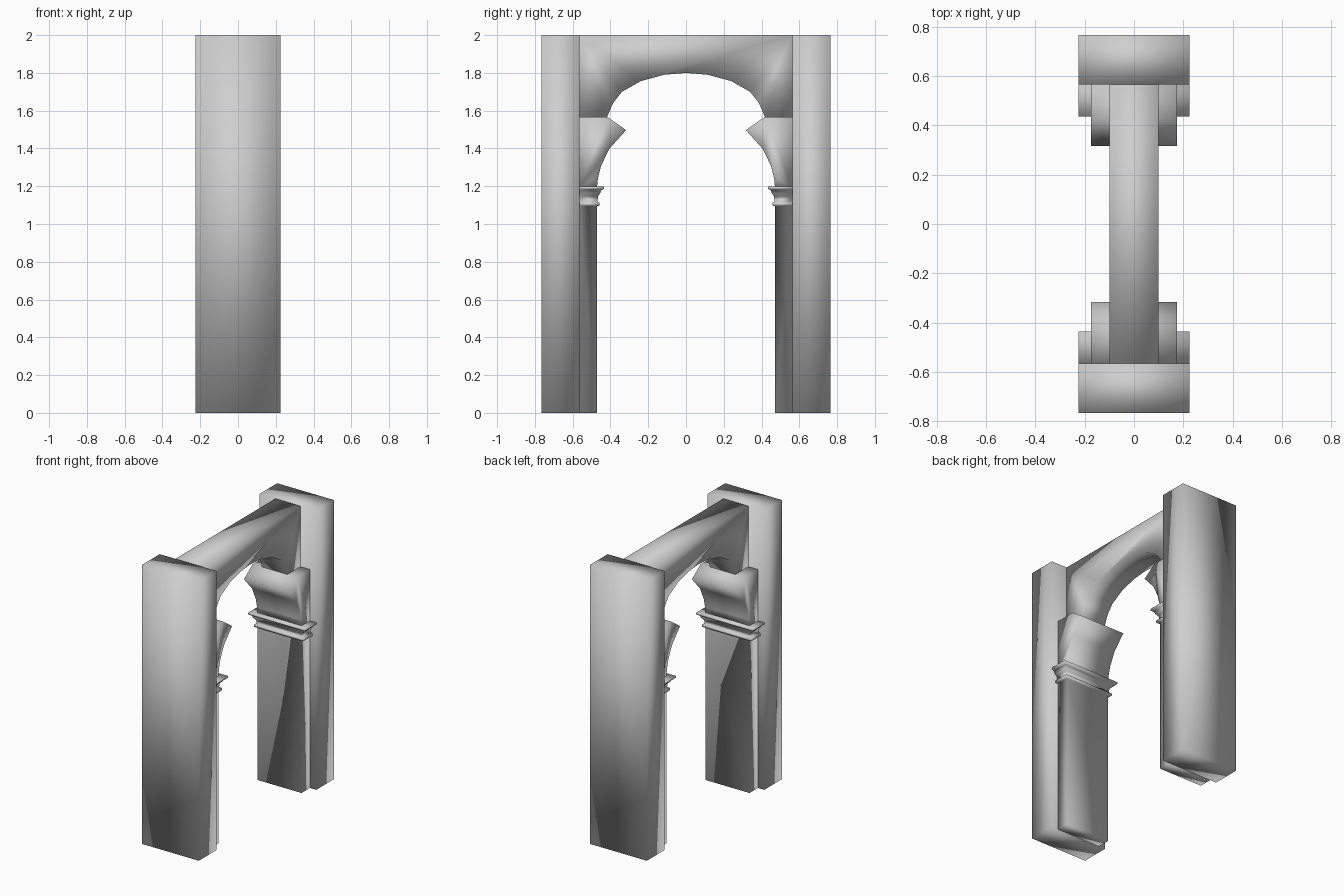
import bpy
import bmesh

cube = bpy.data.objects.get("Cube")
if cube:
    bpy.data.objects.remove(cube, do_unlink=True)

stone = bpy.data.materials.new("grey stone")
stone.use_nodes = True
GREY = (0.62, 0.62, 0.62, 1)
stone.diffuse_color = GREY
stone.node_tree.nodes["Principled BSDF"].inputs["Base Color"].default_value = GREY

WALL = 0.565  # inner face of each pillar


def loft(name, rings):
    """Skin a stack of matching closed rings, cap both ends, shade softly."""
    bm = bmesh.new()
    rows = [[bm.verts.new(p) for p in ring] for ring in rings]
    n = len(rows[0])
    for a, b in zip(rows, rows[1:]):
        for i in range(n):
            j = (i + 1) % n
            bm.faces.new((a[i], a[j], b[j], b[i]))
    bm.faces.new(rows[0])
    bm.faces.new(rows[-1])
    bmesh.ops.recalc_face_normals(bm, faces=bm.faces)
    for f in bm.faces:
        f.smooth = True
    mesh = bpy.data.meshes.new(name)
    bm.to_mesh(mesh)
    bm.free()
    mesh.materials.append(stone)
    obj = bpy.data.objects.new(name, mesh)
    bpy.context.collection.objects.link(obj)


def rect(half_x, y0, y1, z):
    return [(-half_x, y0, z), (half_x, y0, z), (half_x, y1, z), (-half_x, y1, z)]


def extrude_x(name, profile, half_x):
    loft(name, [[(x, y, z) for y, z in profile] for x in (-half_x, half_x)])


# Lintel with the arch cut into its underside
half_arch = [(0.418, 1.566), (0.386, 1.64), (0.339, 1.70), (0.238, 1.757), (0.116, 1.79)]
arch = half_arch + [(0, 1.8)] + [(-y, z) for y, z in reversed(half_arch)]
extrude_x("arched_lintel",
          [(WALL, 2), (WALL, 1.566)] + arch + [(-WALL, 1.566), (-WALL, 2)], 0.1)

# Pier and capital moulding: half width, inner y, height
pier_rows = [(0.175, 0.47, 0), (0.175, 0.47, 1.095), (0.195, 0.458, 1.097),
             (0.195, 0.458, 1.112), (0.178, 0.468, 1.12), (0.182, 0.466, 1.145),
             (0.2, 0.454, 1.163), (0.205, 0.449, 1.178), (0.225, 0.435, 1.186),
             (0.225, 0.435, 1.198)]

# Pointed corbel under each end of the arch
corbel = [(WALL, 1.566), (0.415, 1.566), (0.317, 1.497), (0.407, 1.397),
          (0.45, 1.307), (0.466, 1.243), (0.471, 1.196), (WALL, 1.196)]

for side, s in (("front", -1), ("back", 1)):
    loft(side + "_pillar", [rect(0.225, s * WALL, s * 0.765, z) for z in (0, 2)])
    loft(side + "_pier", [rect(w, s * y, s * WALL, z) for w, y, z in pier_rows])
    extrude_x(side + "_corbel", [(s * y, z) for y, z in corbel], 0.175)
